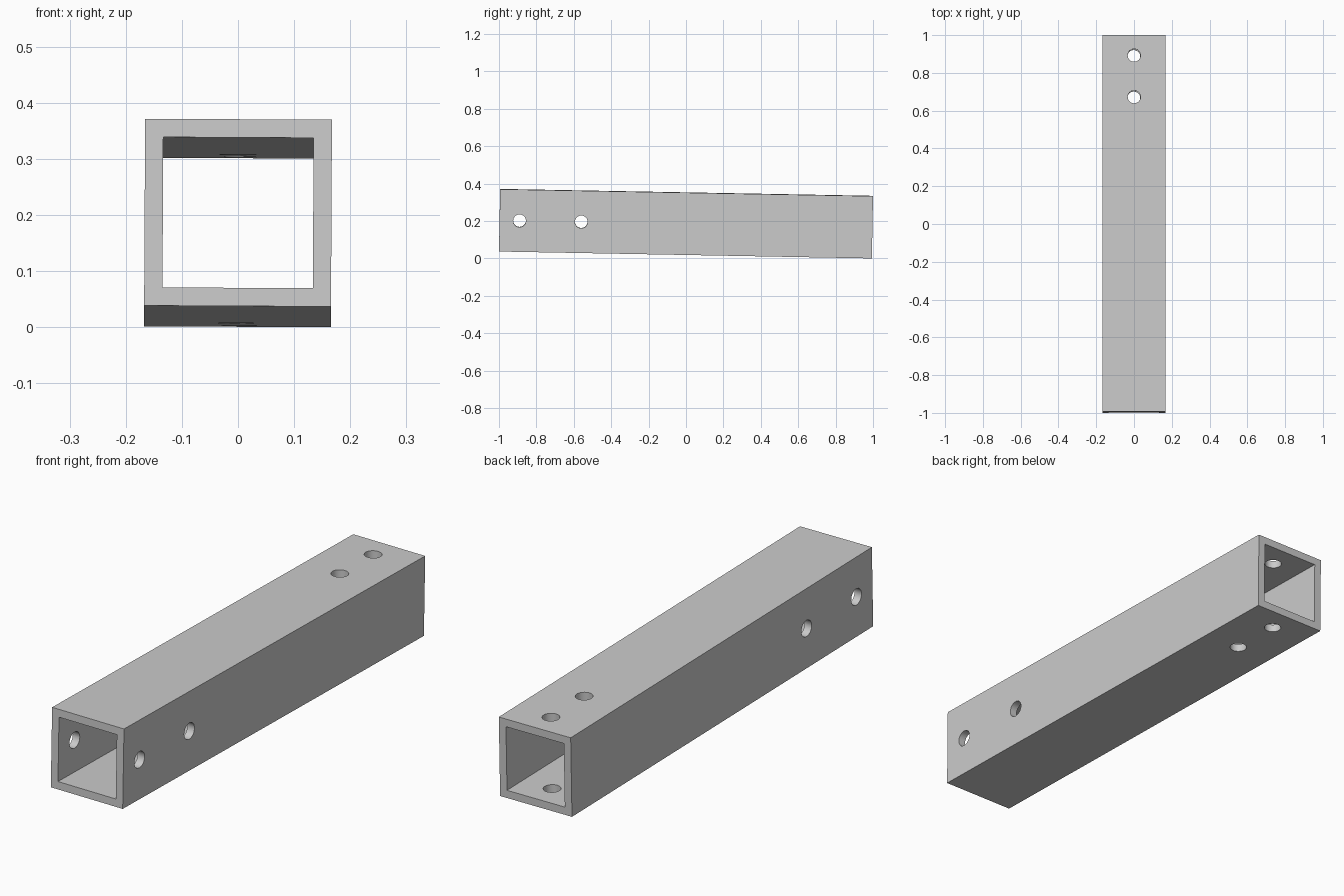
import bpy
import bmesh
from math import radians
from mathutils import Euler, Matrix, Vector

LENGTH, WIDTH, WALL = 1.994, 0.333, 0.0325
HOLE_RADIUS = 0.034
SIDE_HOLES = (-0.89, -0.56)    # drilled left to right near the front
TOP_HOLES = (0.89, 0.67)       # drilled top to bottom near the back

cube = bpy.data.objects.get("Cube")
if cube:
    bpy.data.objects.remove(cube, do_unlink=True)

steel = bpy.data.materials.new("plain_grey")
steel.use_nodes = True
grey = (0.6, 0.6, 0.6, 1)
steel.diffuse_color = grey
steel.node_tree.nodes["Principled BSDF"].inputs["Base Color"].default_value = grey


def make_object(name, bm):
    bmesh.ops.recalc_face_normals(bm, faces=bm.faces)
    mesh = bpy.data.meshes.new(name)
    bm.to_mesh(mesh)
    bm.free()
    mesh.materials.append(steel)
    obj = bpy.data.objects.new(name, mesh)
    bpy.context.collection.objects.link(obj)
    return obj


def square_loop(bm, half, y):
    return [bm.verts.new((sx * half, y, sz * half))
            for sx, sz in ((-1, -1), (1, -1), (1, 1), (-1, 1))]


# Square tube, open at both ends
bm = bmesh.new()
half = WIDTH / 2
rings = [square_loop(bm, half, -LENGTH / 2), square_loop(bm, half, LENGTH / 2),
         square_loop(bm, half - WALL, LENGTH / 2), square_loop(bm, half - WALL, -LENGTH / 2)]
for a, b in zip(rings, rings[1:] + rings[:1]):
    for i in range(4):
        j = (i + 1) % 4
        bm.faces.new((a[i], a[j], b[j], b[i]))
tube = make_object("square_tube", bm)

# Round drill cutters through opposite walls
bm = bmesh.new()
turn = Matrix.Rotation(radians(90), 4, 'Y')
drills = [(y, turn) for y in SIDE_HOLES] + [(y, Matrix()) for y in TOP_HOLES]
for y, rotation in drills:
    bmesh.ops.create_cone(bm, cap_ends=True, segments=32, radius1=HOLE_RADIUS,
                          radius2=HOLE_RADIUS, depth=WIDTH * 2,
                          matrix=Matrix.Translation((0, y, 0)) @ rotation)
cutter = make_object("hole_cutter", bm)
cutter.hide_render = True

drill = tube.modifiers.new("drilled_holes", 'BOOLEAN')
drill.operation = 'DIFFERENCE'
drill.solver = 'EXACT'
drill.object = cutter
bpy.context.view_layer.objects.active = tube
tube.select_set(True)
bpy.ops.object.modifier_apply(modifier=drill.name)
bpy.data.objects.remove(cutter, do_unlink=True)

# Smooth hole walls, crisp tube edges
bpy.ops.object.select_all(action='DESELECT')
tube.select_set(True)
bpy.ops.object.shade_smooth_by_angle(angle=radians(30))

# Slight tilt, front end raised, then rest on the ground
tilt = Euler((radians(-1.06), radians(0.3), 0)).to_matrix().to_4x4()
tube.data.transform(tilt)
lowest = min(v.co.z for v in tube.data.vertices)
tube.data.transform(Matrix.Translation(Vector((0, 0, -lowest))))
